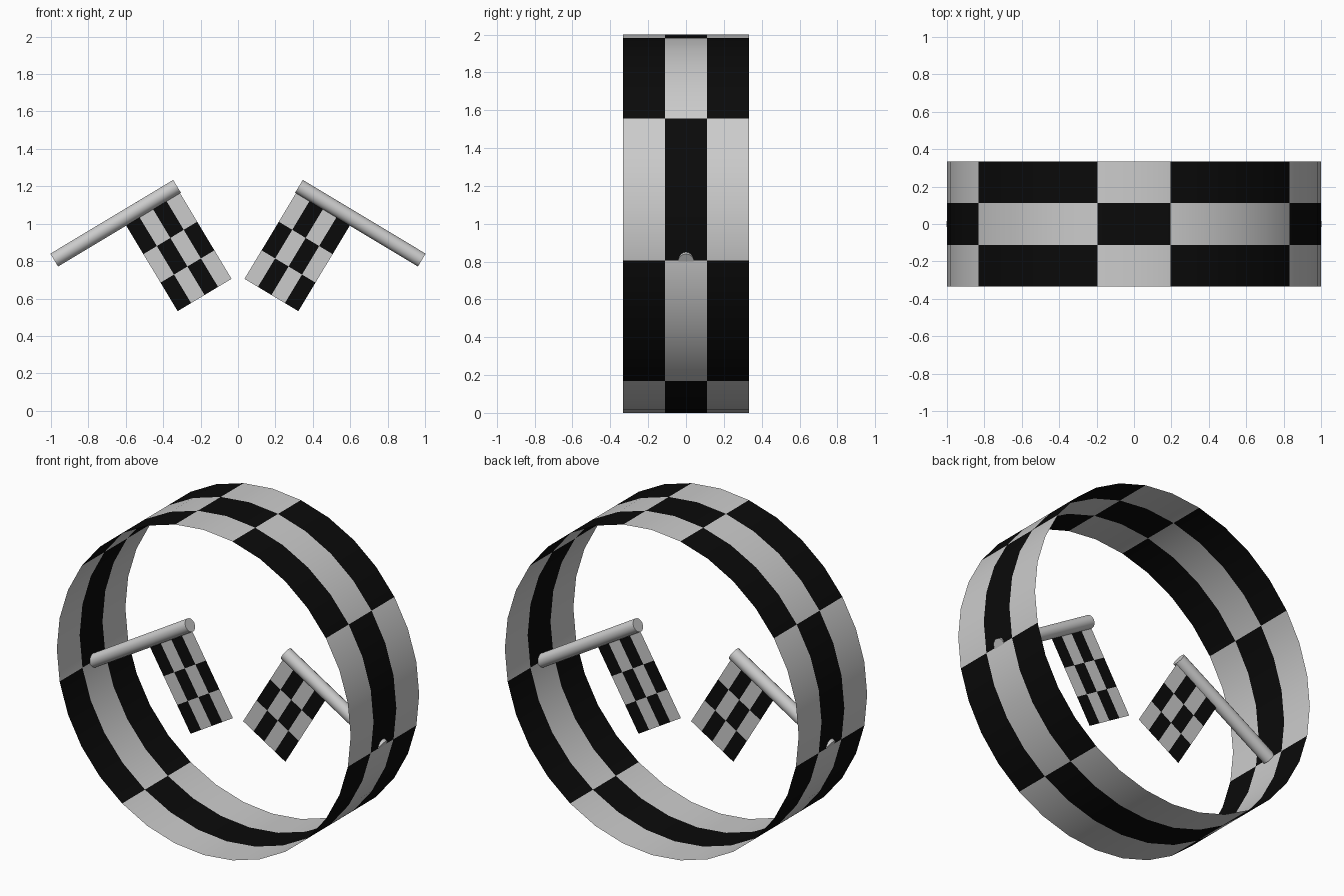
import bpy, bmesh
from math import sin, cos, radians, pi
from mathutils import Vector, Matrix

if "Cube" in bpy.data.objects:
    bpy.data.objects.remove(bpy.data.objects["Cube"])


def material(name, v):
    m = bpy.data.materials.new(name)
    m.diffuse_color = (v, v, v, 1)
    m.use_nodes = True
    m.node_tree.nodes["Principled BSDF"].inputs["Base Color"].default_value = m.diffuse_color
    return m


LIGHT, DARK = material("light_check", 0.8), material("dark_check", 0.003)


def checked_sheet(name, us, vs, point, is_dark, smooth=False):
    """Open grid surface, each face light or dark."""
    bm = bmesh.new()
    rows = [[bm.verts.new(point(u, v)) for v in vs] for u in us]
    for i in range(len(us) - 1):
        for j in range(len(vs) - 1):
            f = bm.faces.new((rows[i][j], rows[i + 1][j], rows[i + 1][j + 1], rows[i][j + 1]))
            f.material_index = int(is_dark(i, j))
            f.smooth = smooth
    bmesh.ops.remove_doubles(bm, verts=bm.verts, dist=1e-5)
    me = bpy.data.meshes.new(name)
    bm.to_mesh(me)
    bm.free()
    me.materials.append(LIGHT)
    me.materials.append(DARK)
    ob = bpy.data.objects.new(name, me)
    bpy.context.collection.objects.link(ob)
    return ob


# Chequered ring: 32 segments, mirrored tiles measured from the top
STEP = 2 * pi / 32
HALF = 0.333


def ring_dark(i, j):
    k = min(i, 31 - i)            # segment distance from the top
    band = (k + 3) // 4           # 1 segment, then tiles of 4, then the bottom
    return (band + (j == 1)) % 2 == 1


checked_sheet("chequered_ring", range(33), [-HALF, -HALF / 3, HALF / 3, HALF],
              lambda u, y: (sin(u * STEP), y, 1 + cos(u * STEP)), ring_dark, smooth=True)

# Two mirrored flags, each a round pole with a flat chequered cloth
A = radians(31)
for side, label in ((-1, "left"), (1, "right")):
    tip = Vector((0.326 * side, 0, 1.20))
    along = Vector((cos(A) * side, 0, -sin(A)))     # tip towards the ring
    down = Vector((-sin(A) * side, 0, -cos(A)))     # pole towards the hem
    length = 0.766

    # pole
    bpy.ops.mesh.primitive_cylinder_add(vertices=16, radius=0.04, depth=length,
                                        location=tip + along * length / 2,
                                        rotation=along.to_track_quat('Z', 'Y').to_euler())
    pole = bpy.context.object
    pole.name = label + "_flag_pole"
    bpy.ops.object.shade_smooth_by_angle(angle=radians(40))

    # cloth: 4 columns along the pole, 3 rows down
    checked_sheet(label + "_flag_cloth",
                  [0.005 + 0.084 * i for i in range(5)],
                  [0.04 + 0.178 * j for j in range(4)],
                  lambda u, v: tip + along * u + down * v,
                  lambda i, j: (i + j) % 2 == 1)
